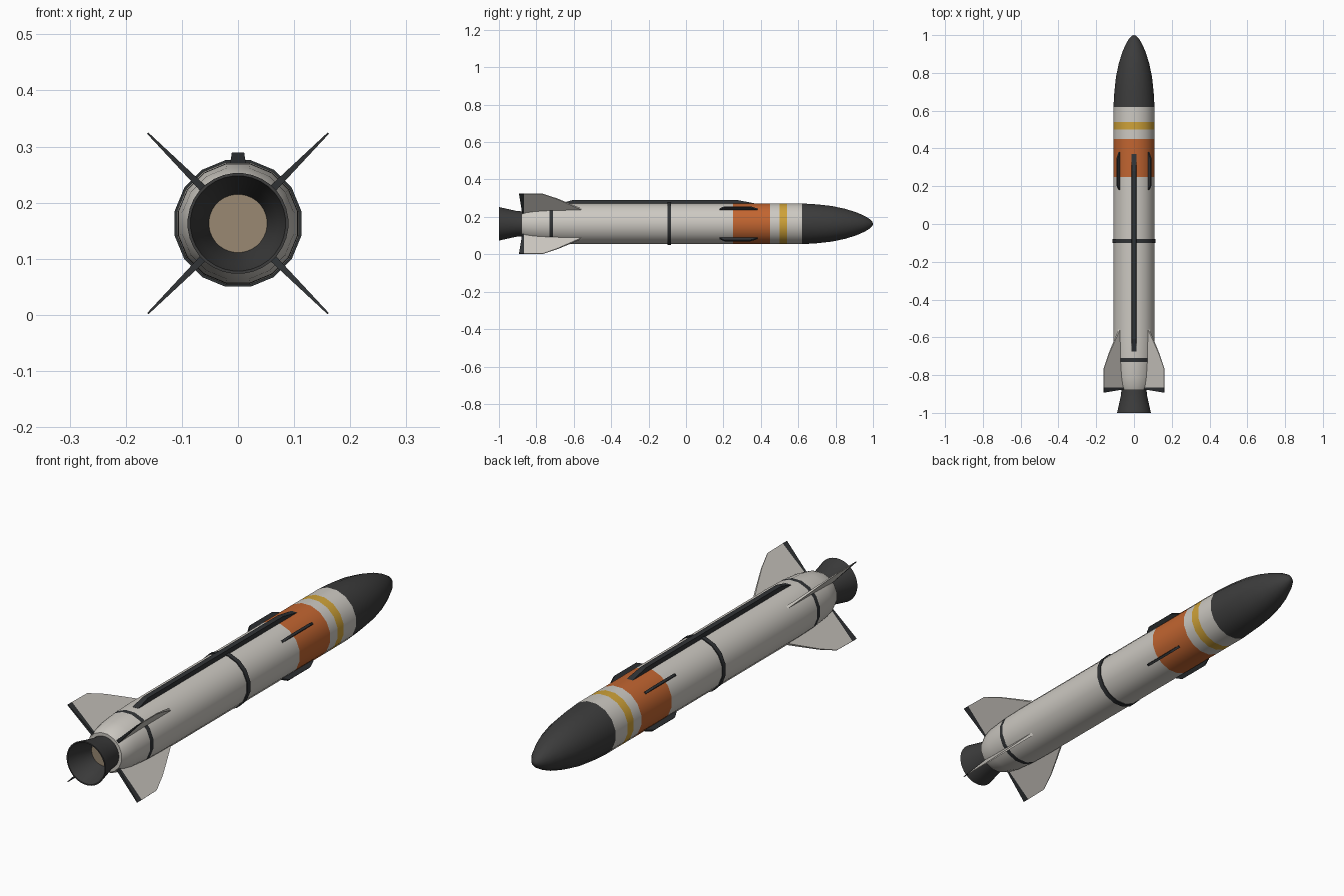
import bpy, bmesh
from math import pi, cos, sin
from mathutils import Matrix, Vector

AXIS_Z = 0.163
SIDES = 16

cube = bpy.data.objects.get("Cube")
if cube:
    bpy.data.objects.remove(cube, do_unlink=True)


def material(name, rgb):
    m = bpy.data.materials.new(name)
    m.use_nodes = True
    col = (*rgb, 1.0)
    m.diffuse_color = col
    m.node_tree.nodes["Principled BSDF"].inputs["Base Color"].default_value = col
    return m


WHITE = material("warm white paint", (0.61, 0.585, 0.54))
ORANGE = material("orange paint", (0.54, 0.13, 0.03))
YELLOW = material("yellow paint", (0.62, 0.36, 0.04))
DARK = material("dark grey", (0.045, 0.045, 0.045))
BLACK = material("black trim", (0.03, 0.033, 0.036))
TAN = material("tan throat", (0.32, 0.25, 0.17))


def finish(name, bm, mats, smooth=True):
    bmesh.ops.recalc_face_normals(bm, faces=bm.faces)
    mesh = bpy.data.meshes.new(name)
    bm.to_mesh(mesh)
    bm.free()
    for m in mats:
        mesh.materials.append(m)
    ob = bpy.data.objects.new(name, mesh)
    ob.location.z = AXIS_Z
    bpy.context.collection.objects.link(ob)
    if smooth:
        bpy.ops.object.select_all(action='DESELECT')
        ob.select_set(True)
        bpy.context.view_layer.objects.active = ob
        bpy.ops.object.shade_smooth_by_angle(angle=pi / 6)
    return ob


def lathe(name, profile, mats, sides=SIDES, closed=False, paint=None):
    """Turn (y, radius) points about the long axis; paint(y) picks a slot."""
    bm = bmesh.new()
    rings = []
    for y, r in profile:
        if r == 0:
            rings.append([bm.verts.new((0, y, 0))] * sides)
        else:
            angles = [2 * pi * (i + 0.5) / sides for i in range(sides)]
            rings.append([bm.verts.new((r * cos(a), y, r * sin(a))) for a in angles])
    pairs = list(zip(rings, rings[1:]))
    if closed:
        pairs.append((rings[-1], rings[0]))
    for a, b in pairs:
        for i in range(sides):
            j = (i + 1) % sides
            corners = list(dict.fromkeys((a[i], a[j], b[j], b[i])))
            face = bm.faces.new(corners)
            if paint:
                face.material_index = paint(face.calc_center_median().y)
    return finish(name, bm, mats)


def plate(name, outline, half, mat, angle=0.0, smooth=False):
    """Thin blade of (radius, y) points; half(r) is its half thickness."""
    bm = bmesh.new()
    u, n = Vector((cos(angle), 0, sin(angle))), Vector((-sin(angle), 0, cos(angle)))
    sheets = []
    for s in (1, -1):
        sheets.append([bm.verts.new(u * r + n * s * half(r) + Vector((0, y, 0)))
                       for r, y in outline])
    bm.faces.new(sheets[0])
    bm.faces.new(sheets[1][::-1])
    for i in range(len(outline)):
        j = (i + 1) % len(outline)
        bm.faces.new((sheets[0][i], sheets[1][i], sheets[1][j], sheets[0][j]))
    return finish(name, bm, [mat], smooth)


# Main tube with painted bands and rounded tail
def band(y):
    if 0.25 < y < 0.45:
        return 1
    if 0.50 < y < 0.54:
        return 2
    if -0.73 < y < -0.71:
        return 3
    return 0


R = 0.111
lathe("body_tube",
      [(-0.88, 0), (-0.88, 0.081), (-0.855, 0.092), (-0.81, 0.101), (-0.73, 0.108),
       (-0.71, 0.109), (-0.62, R), (0.25, R), (0.45, R), (0.50, R), (0.54, R), (0.62, R)],
      [WHITE, ORANGE, YELLOW, BLACK], paint=band)

# Nose cone
lathe("nose_cone",
      [(0.62, R), (0.70, 0.106), (0.78, 0.097), (0.85, 0.082), (0.91, 0.063),
       (0.955, 0.043), (0.985, 0.024), (0.997, 0.01), (1.0, 0)], [DARK])

# Raised joint ring
lathe("joint_ring", [(-0.1, 0.105), (-0.1, 0.115), (-0.08, 0.115), (-0.08, 0.105)],
      [BLACK], closed=True)

# Hollow exhaust bell and throat disc
lathe("exhaust_bell",
      [(-0.87, 0.066), (-0.91, 0.070), (-0.96, 0.081), (-1.0, 0.090),
       (-1.0, 0.085), (-0.95, 0.072), (-0.89, 0.052), (-0.87, 0.050)],
      [DARK], sides=32, closed=True)
lathe("exhaust_throat", [(-0.89, 0), (-0.89, 0.0525)], [TAN], sides=32)


# Four tail fins with dark trailing strips, and four forward strakes
def fin_half(r):
    return 0.0065 - 0.005 * (r - 0.09) / 0.14


for k, side in enumerate(("upper_left", "upper_right", "lower_right", "lower_left")):
    a = pi / 4 + k * pi / 2
    plate("tail_fin_" + side,
          [(0.085, -0.54), (0.108, -0.555), (0.145, -0.615), (0.19, -0.69),
           (0.226, -0.765), (0.2275, -0.865), (0.085, -0.865)],
          fin_half, WHITE, a)
    plate("fin_trailing_strip_" + side,
          [(0.08, -0.865), (0.2275, -0.865), (0.2275, -0.893), (0.08, -0.875)],
          fin_half, BLACK, a)
    plate("strake_" + side,
          [(0.1, 0.385), (0.112, 0.38), (0.127, 0.345), (0.127, 0.205),
           (0.112, 0.18), (0.1, 0.175)],
          lambda r: 0.005, BLACK, a)

# Cable duct along the top, narrower at its crown, with sloped ends
plate("cable_duct",
      [(0.1, 0.38), (0.108, 0.375), (0.126, 0.28), (0.126, -0.61),
       (0.108, -0.675), (0.1, -0.68)],
      lambda r: 0.015 - 0.004 * (r - 0.1) / 0.026, BLACK, pi / 2)
